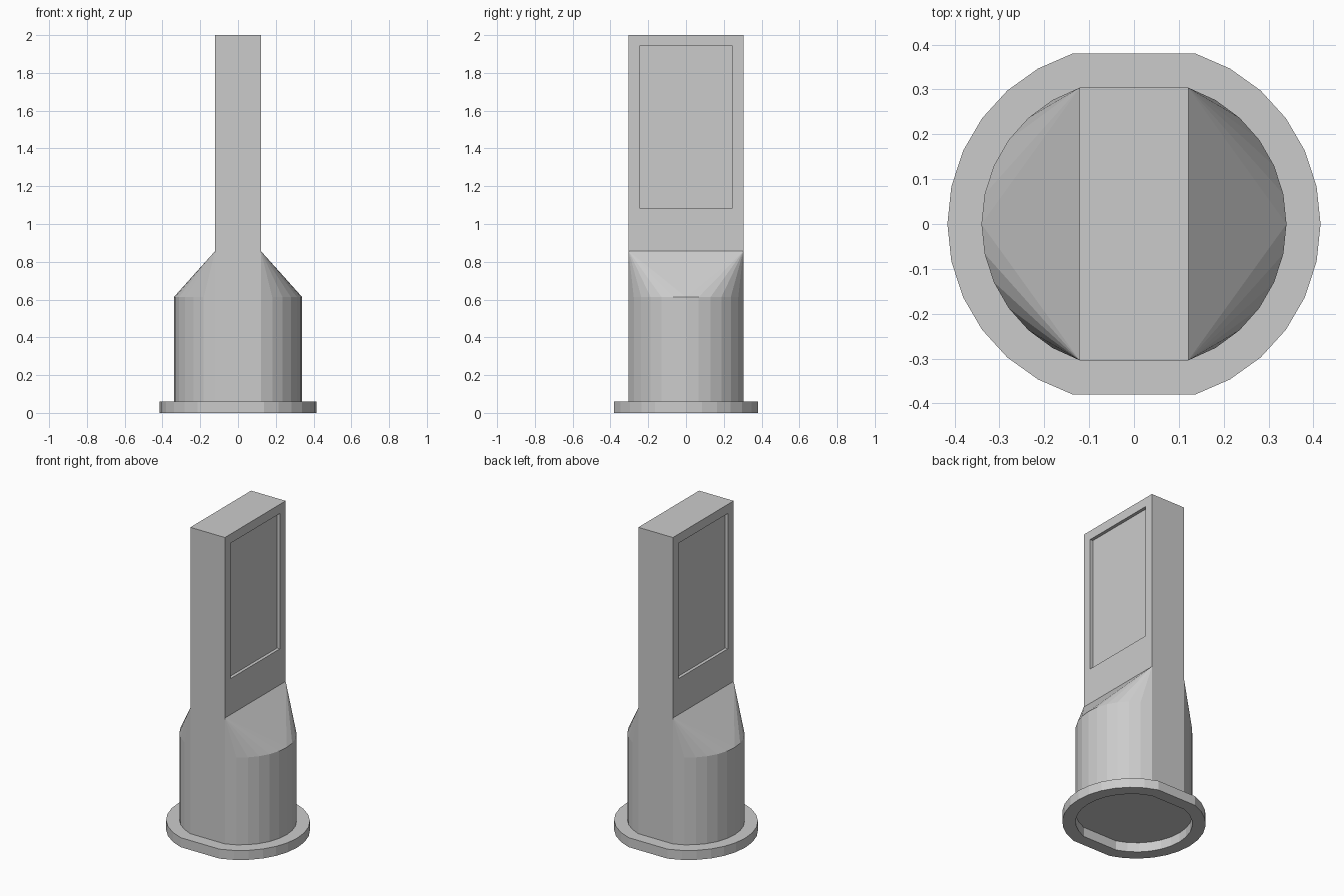
import bpy, bmesh, math

if "Cube" in bpy.data.objects:
    bpy.data.objects.remove(bpy.data.objects["Cube"])

Z_FLANGE, Z_BODY, Z_BLADE, Z_TOP = 0.06, 0.613, 0.857, 2.0
BX, BY = 0.121, 0.304      # blade half thickness / half width
SEG = 12                   # segments per rounded side


def rounded_profile(reach, cx, cy):
    """Two arcs through (reach, 0) and (cx, +-cy), joined by flat sides."""
    r = ((reach - cx) ** 2 + cy ** 2) / (2 * (reach - cx))
    centre = reach - r
    a = math.atan2(cy, cx - centre)
    arc = []
    for i in range(SEG + 1):
        t = -a + 2 * a * i / SEG
        arc.append((centre + r * math.cos(t), r * math.sin(t)))
    return arc + [(-x, -y) for x, y in arc]


def ring(bm, pts, z):
    return [bm.verts.new((x, y, z)) for x, y in pts]


def bridge(bm, a, b):
    n = len(a)
    for i in range(n):
        j = (i + 1) % n
        bm.faces.new((a[i], a[j], b[j], b[i]))


def finish(bm, name):
    bmesh.ops.recalc_face_normals(bm, faces=bm.faces[:])
    me = bpy.data.meshes.new(name)
    bm.to_mesh(me)
    bm.free()
    ob = bpy.data.objects.new(name, me)
    bpy.context.collection.objects.link(ob)
    return ob


inner = rounded_profile(0.34, BX, BY)
outer = rounded_profile(0.416, 0.137, 0.38)

# Base flange: flat ring, open in the middle
bm = bmesh.new()
loops = [ring(bm, p, z) for p, z in
         ((inner, 0), (outer, 0), (outer, Z_FLANGE), (inner, Z_FLANGE))]
for i in range(4):
    bridge(bm, loops[i], loops[(i + 1) % 4])
finish(bm, "base_flange")

# Socket body with tapered shoulders and blade
bm = bmesh.new()
low = ring(bm, inner, Z_FLANGE)
high = ring(bm, inner, Z_BODY)
bm.faces.new(low[::-1])
bridge(bm, low, high)

rect = [(BX, -BY), (BX, BY), (-BX, BY), (-BX, -BY)]
neck = ring(bm, rect, Z_BLADE)
top = ring(bm, rect, Z_TOP)
bm.faces.new(top)
for k in (0, 1):
    s = 1 - 2 * k
    arc = high[k * (SEG + 1):(k + 1) * (SEG + 1)]
    a, b = neck[2 * k], neck[2 * k + 1]
    # shoulder fans
    for i in range(SEG):
        bm.faces.new((arc[i], arc[i + 1], a if i < SEG // 2 else b))
    bm.faces.new((a, arc[SEG // 2], b))
    # flat side below and beside the blade
    c, d = 2 * k + 1, (2 * k + 2) % 4
    bm.faces.new((arc[-1], high[((k + 1) * (SEG + 1)) % len(high)], neck[d], neck[c]))
    bm.faces.new((neck[c], neck[d], top[d], top[c]))
    # recessed panel in the broad face
    frame = [a, b, top[2 * k + 1], top[2 * k]]
    corners = ((-0.247, 1.085), (0.247, 1.085), (0.247, 1.942), (-0.247, 1.942))
    rim, floor = [[bm.verts.new((s * x, s * y, z)) for y, z in corners]
                  for x in (BX, BX - 0.02)]
    bridge(bm, frame, rim)
    bridge(bm, rim, floor)
    bm.faces.new(floor)
finish(bm, "socket_and_blade")
